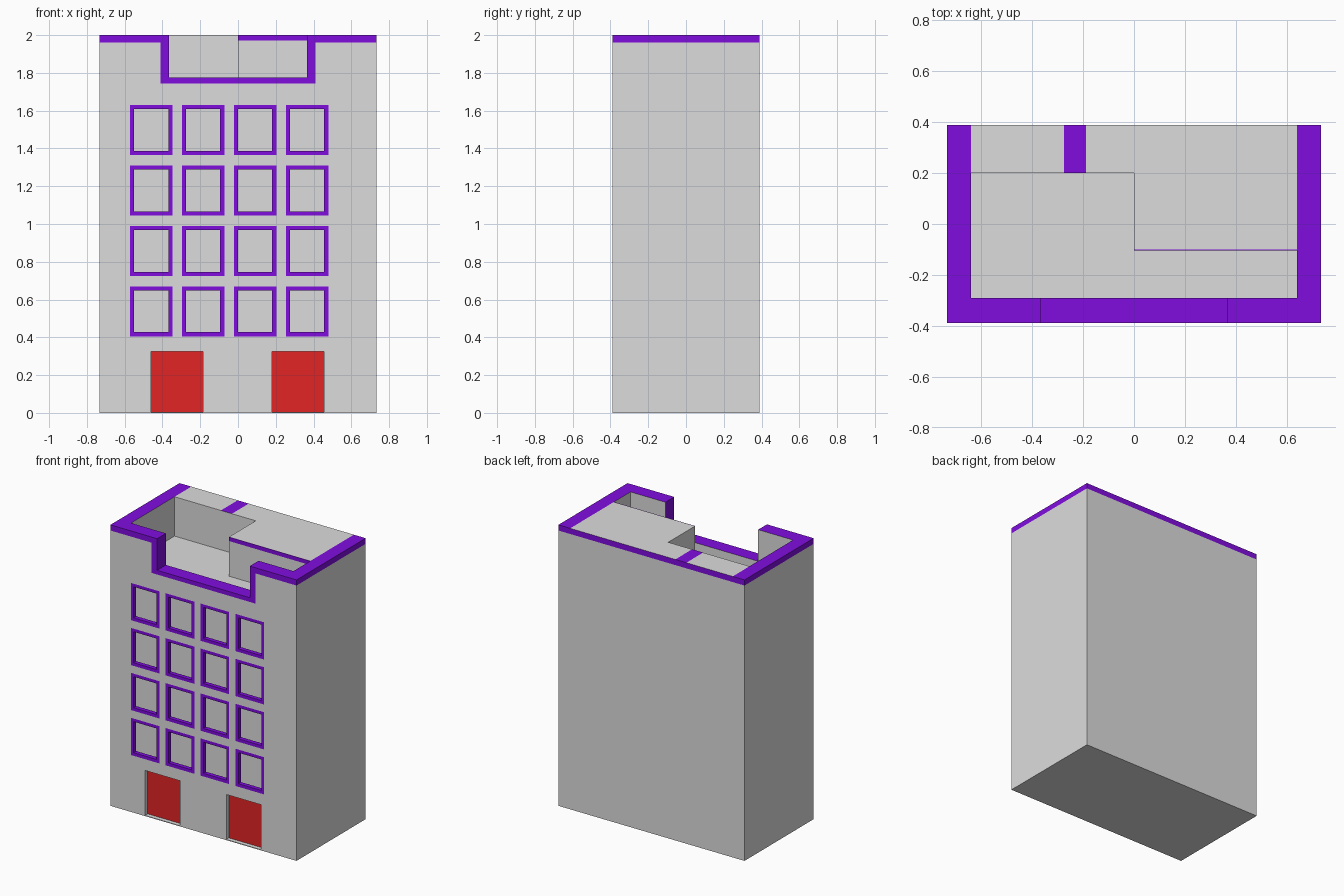
import bpy
import bmesh
from mathutils import Vector, Matrix

default = bpy.data.objects.get("Cube")
if default:
    bpy.data.objects.remove(default, do_unlink=True)


def material(name, rgb):
    mat = bpy.data.materials.new(name)
    mat.use_nodes = True
    colour = (*rgb, 1.0)
    mat.diffuse_color = colour
    mat.node_tree.nodes["Principled BSDF"].inputs["Base Color"].default_value = colour
    return mat


GREY = material("wall grey", (0.72, 0.72, 0.72))
PURPLE = material("trim purple", (0.22, 0.004, 0.74))
RED = material("door red", (0.77, 0.018, 0.018))

FRONT, BACK, UP = Vector((0, -1, 0)), Vector((0, 1, 0)), Vector((0, 0, 1))
LEFT, RIGHT = Vector((1, 0, 0)), Vector((-1, 0, 0))


def add_box(bm, x, y, z):
    lo, hi = Vector((x[0], y[0], z[0])), Vector((x[1], y[1], z[1]))
    matrix = Matrix.Translation((lo + hi) / 2) @ Matrix.Diagonal((*(hi - lo), 1))
    bmesh.ops.create_cube(bm, size=1, matrix=matrix)


def boxes(name, spans, mat, accent=None, sides=()):
    """One object of boxes; faces towards the given sides take the accent."""
    bm = bmesh.new()
    for span in spans:
        add_box(bm, *span)
    bm.normal_update()
    for face in bm.faces:
        face.material_index = int(any(face.normal.dot(s) > 0.9 for s in sides))
    mesh = bpy.data.meshes.new(name)
    bm.to_mesh(mesh)
    bm.free()
    mesh.materials.append(mat)
    if accent:
        mesh.materials.append(accent)
    obj = bpy.data.objects.new(name, mesh)
    bpy.context.collection.objects.link(obj)
    return obj


# Main levels and outlines
W, D, TOP = 0.733, 0.389, 2.0
FLOOR, BAND = 1.72, 1.96          # terrace floor, underside of the rim
IN_X, IN_Y = 0.64, -0.29          # inner faces of the parapet
NOTCH, JAMB = 0.365, 0.41         # opening in the front parapet
SILL_LOW, SILL = 1.745, 1.775
ROOF_L, ROOF_R = -0.1, 0.20       # front faces of the two roof blocks

# Windows and doors
windows = [((-0.572 + 0.275 * i, -0.347 + 0.275 * i),
            (0.405 + 0.32 * j, 0.67 + 0.32 * j))
           for i in range(4) for j in range(4)]
doors = [((-0.46, -0.185), (0.005, 0.325)), ((0.18, 0.455), (0.005, 0.325))]
FRAME, FRAME_DEPTH, WINDOW_DEPTH, DOOR_DEPTH = 0.022, 0.03, 0.06, 0.035

# Storeys with recesses cut into the front
body = boxes("building_body", [((-W, W), (-D, D), (0, FLOOR))], GREY)
cuts = [(x, (-D - 0.1, -D + WINDOW_DEPTH), z) for x, z in windows]
cuts += [(x, (-D - 0.1, -D + DOOR_DEPTH), z) for x, z in doors]
cutter = boxes("recess_cutter", cuts, GREY)
cutter.hide_render = True
mod = body.modifiers.new("recesses", "BOOLEAN")
mod.operation = "DIFFERENCE"
mod.solver = "EXACT"
mod.object = cutter
bpy.context.view_layer.objects.active = body
bpy.ops.object.modifier_apply(modifier=mod.name)
bpy.data.objects.remove(cutter, do_unlink=True)

# Window frames, flush with the front
depth = (-D, -D + FRAME_DEPTH)
for n, ((x0, x1), (z0, z1)) in enumerate(windows):
    boxes(f"window_frame_{n + 1}", [
        ((x0, x0 + FRAME), depth, (z0, z1)),
        ((x1 - FRAME, x1), depth, (z0, z1)),
        ((x0 + FRAME, x1 - FRAME), depth, (z0, z0 + FRAME)),
        ((x0 + FRAME, x1 - FRAME), depth, (z1 - FRAME, z1)),
    ], PURPLE)

# Door panels
for side, (x, z) in zip(("right", "left"), doors):
    boxes(f"door_{side}", [(x, (-D + DOOR_DEPTH - 0.006, -D + DOOR_DEPTH), z)], RED)

# Parapet walls around the terrace
boxes("front_parapet", [
    ((-W, -JAMB), (-D, IN_Y), (FLOOR, BAND)),
    ((JAMB, W), (-D, IN_Y), (FLOOR, BAND)),
    ((-JAMB, JAMB), (-D, IN_Y), (FLOOR, SILL_LOW)),
], GREY)
boxes("side_parapets", [
    ((-W, -IN_X), (IN_Y, D), (FLOOR, BAND)),
    ((IN_X, W), (IN_Y, D), (FLOOR, BAND)),
], GREY)

# Roof blocks behind the terrace
boxes("roof_blocks", [
    ((0, IN_X), (ROOF_L, D), (FLOOR, BAND)),
    ((-IN_X, 0), (ROOF_R, D), (FLOOR, BAND)),
], GREY)
bar = (-0.275, -0.188)
boxes("roof_slabs", [
    ((0, IN_X), (ROOF_L, D), (BAND, TOP)),
    ((-IN_X, bar[0]), (ROOF_R, D), (BAND, TOP)),
    ((bar[1], 0), (ROOF_R, D), (BAND, TOP)),
], GREY, PURPLE, [BACK])
boxes("roof_bar", [(bar, (ROOF_R, D), (BAND, TOP))], GREY, PURPLE, [BACK, UP])
boxes("roof_edge_strip", [((0, IN_X), (ROOF_L - 0.003, ROOF_L), (1.972, TOP))], PURPLE)

# Coloured rim, with plain inner faces
high = (BAND, TOP)
boxes("front_rim", [
    ((-W, -JAMB), (-D, IN_Y), high),
    ((JAMB, W), (-D, IN_Y), high),
], PURPLE, GREY, [BACK])
boxes("right_rim", [((-W, -IN_X), (IN_Y, D), high)], PURPLE, GREY, [LEFT])
boxes("left_rim", [((IN_X, W), (IN_Y, D), high)], PURPLE, GREY, [RIGHT])
boxes("notch_trim", [
    ((-JAMB, -NOTCH), (-D, IN_Y), (SILL_LOW, TOP)),
    ((NOTCH, JAMB), (-D, IN_Y), (SILL_LOW, TOP)),
    ((-NOTCH, NOTCH), (-D, IN_Y), (SILL_LOW, SILL)),
], PURPLE, GREY, [BACK])
